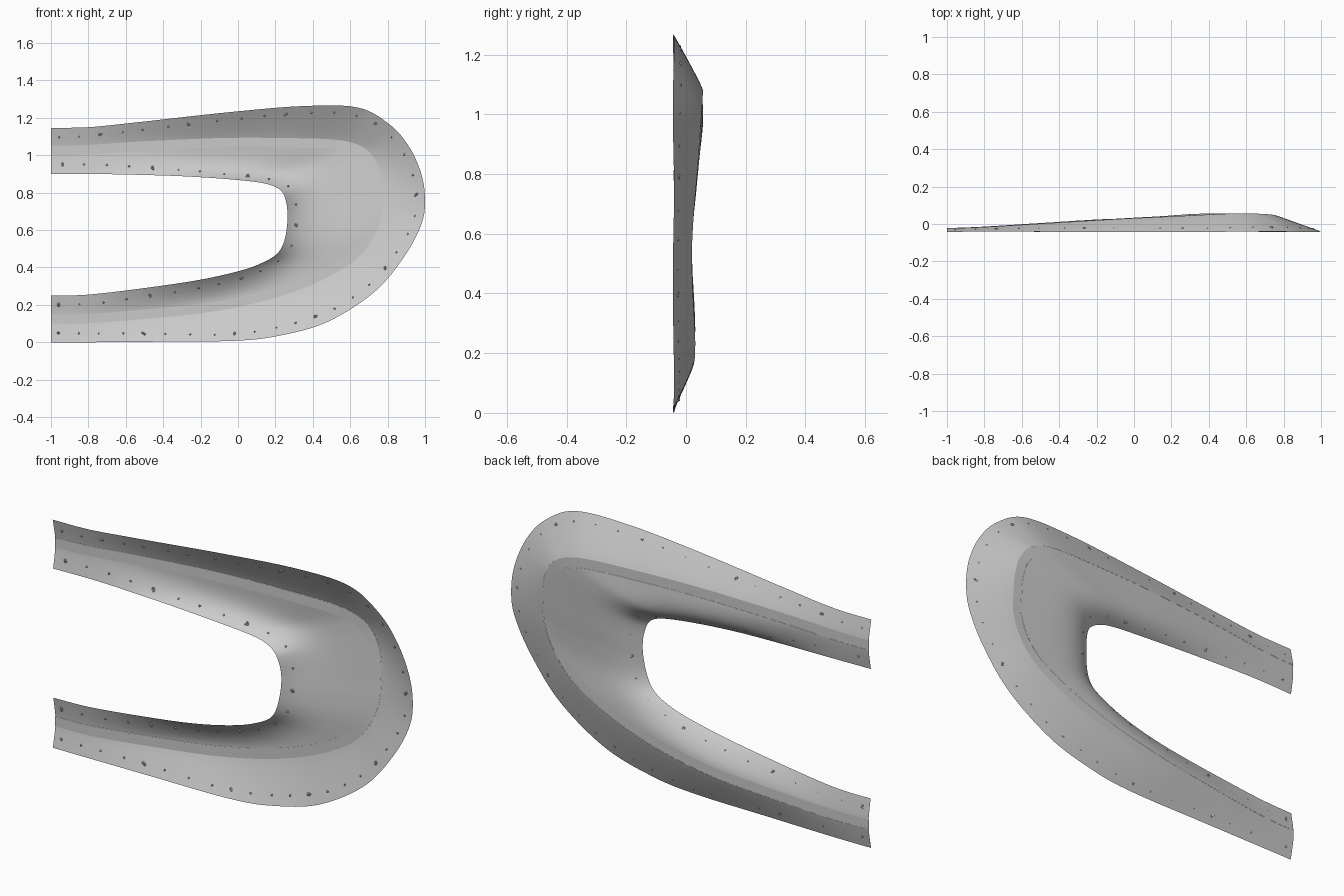
import bpy, bmesh, math, random
from mathutils import Vector

if "Cube" in bpy.data.objects:
    bpy.data.objects.remove(bpy.data.objects["Cube"])

random.seed(4)
EDGE_Y = -0.042

# Stations along the bend: inner edge x,z | road centre x,z | road depth y | outer edge x,z
STATIONS = [
    (-1, .25, -1, .125, -.022, -1, 0),
    (-.8, .255, -.8, .127, -.014, -.8, 0),
    (-.5, .29, -.5, .15, .005, -.45, .003),
    (-.2, .335, -.15, .187, .026, -.02, .008),
    (.02, .385, .15, .25, .031, .22, .035),
    (.14, .43, .4, .338, .028, .48, .11),
    (.21, .475, .6, .45, .022, .73, .27),
    (.245, .535, .695, .56, .02, .89, .46),
    (.262, .62, .74, .67, .026, .98, .63),
    (.264, .70, .746, .77, .035, 1.0, .76),
    (.255, .76, .742, .87, .043, .98, .90),
    (.235, .805, .715, .96, .05, .915, 1.045),
    (.19, .835, .65, 1.025, .055, .81, 1.165),
    (.11, .855, .52, 1.058, .056, .64, 1.255),
    (-.05, .872, .25, 1.067, .043, .35, 1.263),
    (-.3, .888, -.1, 1.067, .026, -.05, 1.23),
    (-.6, .897, -.55, 1.047, -.001, -.55, 1.175),
    (-.8, .9, -.8, 1.03, -.016, -.8, 1.15),
    (-1, .9, -1, 1.025, -.023, -1, 1.147),
]


def smooth_rows(pts, steps):
    """Catmull-Rom interpolation of all station values."""
    out, n = [], len(pts)
    for i in range(n - 1):
        quad = [pts[max(i - 1, 0)], pts[i], pts[i + 1], pts[min(i + 2, n - 1)]]
        for s in range(steps):
            t = s / steps
            out.append([.5 * (2 * b + (c - a) * t + (2 * a - 5 * b + 4 * c - d) * t * t
                              + (3 * b - a - 3 * c + d) * t ** 3) for a, b, c, d in zip(*quad)])
    out.append(list(pts[-1]))
    return out


ROWS = smooth_rows(STATIONS, 10)


def rails(i):
    """Inner edge, road inner, road outer and outer edge points of row i."""
    r = ROWS[i]
    p, q = ROWS[max(i - 1, 0)], ROWS[min(i + 1, len(ROWS) - 1)]
    tan = Vector((q[2] - p[2], 0, q[3] - p[3])).normalized()
    side = Vector((tan.z, 0, -tan.x)) * .025
    if i in (0, len(ROWS) - 1):
        side.x = 0
    wave = .004 * math.sin(i * .16)
    mid = Vector((r[2], r[4], r[3]))
    return (Vector((r[0], EDGE_Y + .004 + wave, r[1])), mid - side,
            mid + side, Vector((r[5], EDGE_Y + wave * .5, r[6])))


def bank_point(edge, road, t):
    """Point on a bank, t = 0 at the rim and 1 at the road; wide banks flatten early."""
    power = min(5, max(1.1, (road - edge).length / .09)) if edge.x < .3 and road.z > edge.z - .3 else 1.1
    p = edge.lerp(road, t)
    p.y = edge.y + (road.y - edge.y) * (1 - (1 - t) ** power)
    return p


def inner_point(i, t):
    a, b, _, _ = rails(i)
    power = min(5, max(1.2, (b - a).length / .09))
    p = a.lerp(b, t)
    p.y = a.y + (b.y - a.y) * (1 - (1 - t) ** power)
    return p


def outer_point(i, t):
    _, _, c, d = rails(i)
    p = d.lerp(c, t)
    p.y = d.y + (c.y - d.y) * (1 - (1 - t) ** 1.1)
    return p


def road_point(i, t):
    _, b, c, _ = rails(i)
    p = b.lerp(c, t)
    p.y -= .001
    return p


def make_object(name, bm):
    me = bpy.data.meshes.new(name)
    bm.to_mesh(me)
    bm.free()
    ob = bpy.data.objects.new(name, me)
    bpy.context.collection.objects.link(ob)
    return ob


def make_strip(name, func, ts):
    bm = bmesh.new()
    grid = [[bm.verts.new(func(i, t)) for t in ts] for i in range(len(ROWS))]
    for r0, r1 in zip(grid, grid[1:]):
        for j in range(len(ts) - 1):
            f = bm.faces.new((r0[j], r0[j + 1], r1[j + 1], r1[j]))
            f.smooth = True
    return make_object(name, bm)


# Three sheets: inner bank, flat road, outer bank
ts = [(k / 14) ** 1.4 for k in range(15)]
make_strip("inner_bank", inner_point, ts)
make_strip("road_strip", road_point, [0, .5, 1])
make_strip("outer_bank", outer_point, [1 - k / 10 for k in range(11)])


# Small rocks scattered at even spacing along both banks
def make_rocks(name, func, rail_a, rail_b, spacing):
    bm = bmesh.new()
    last, count = None, 0
    for i in range(3, len(ROWS) - 2):
        r = rails(i)
        t = .05 / (r[rail_a] - r[rail_b]).length
        p = func(i, t)
        if last is not None and (p - last).length < spacing:
            continue
        last = p
        big = count % 4 == 0
        count += 1
        for _ in range(3 if big else 1):
            size = .007 if big else .0055
            jit = Vector((random.uniform(-1, 1), 0, random.uniform(-1, 1))) * (.006 if big else .002)
            new = bmesh.ops.create_icosphere(bm, subdivisions=1, radius=size)["verts"]
            for v in new:
                v.co = v.co * random.uniform(.8, 1.15) + p + jit + Vector((0, -.003, 0))
    make_object(name, bm)


make_rocks("inner_rocks", inner_point, 0, 1, .105)
make_rocks("outer_rocks", outer_point, 3, 2, .105)
